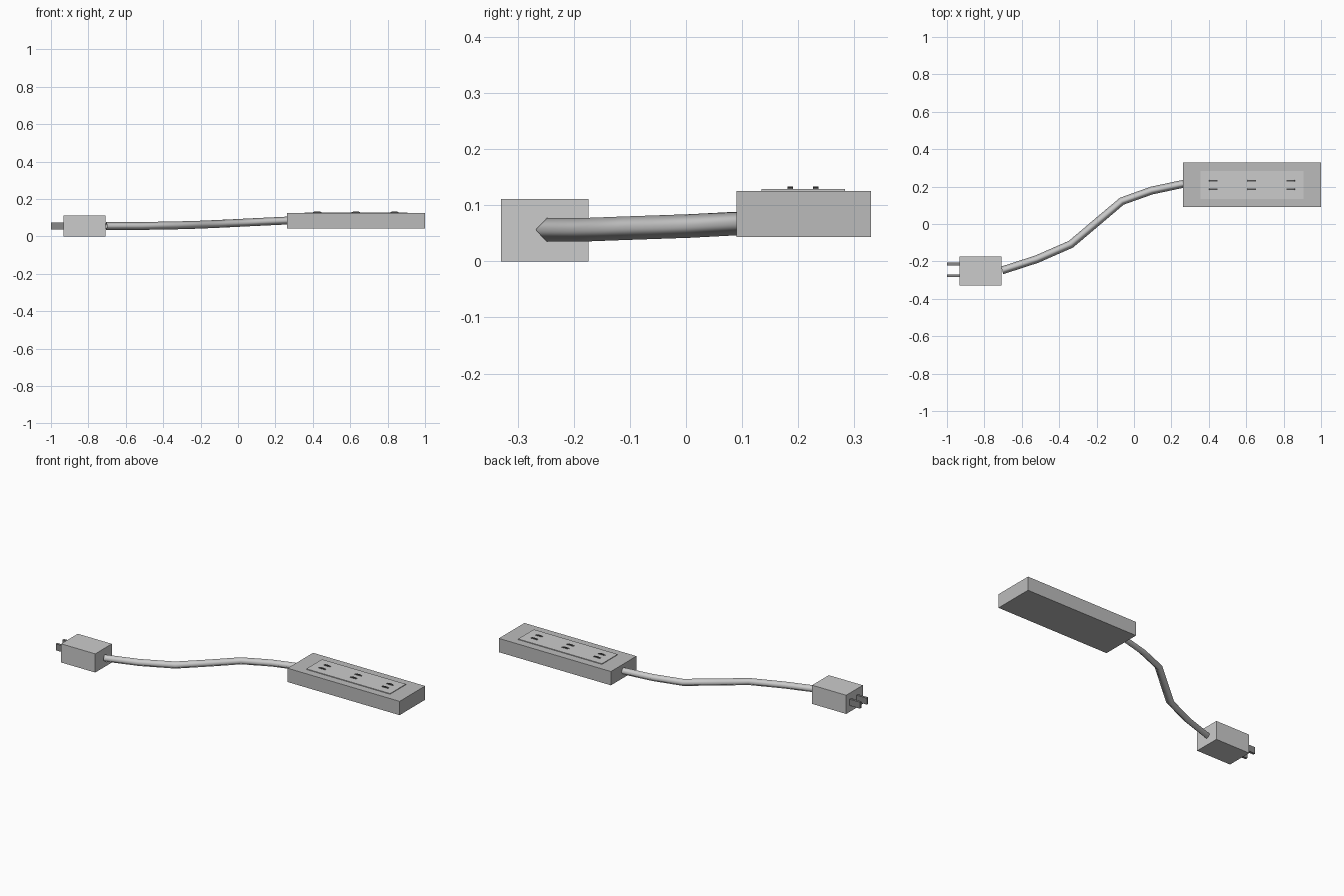
import bpy, math

if "Cube" in bpy.data.objects:
    bpy.data.objects.remove(bpy.data.objects["Cube"])


def material(name, v):
    m = bpy.data.materials.new(name)
    m.diffuse_color = (v, v, v, 1)
    m.use_nodes = True
    m.node_tree.nodes["Principled BSDF"].inputs["Base Color"].default_value = m.diffuse_color
    return m


dark = material("dark_grey", 0.08)
metal = material("prong_grey", 0.25)
mid = material("strip_grey", 0.5)


def box(name, x, y, z, mat=None):
    """Box from (min, max) ranges."""
    r = (x, y, z)
    bpy.ops.mesh.primitive_cube_add(size=1, location=[(a + b) / 2 for a, b in r])
    ob = bpy.context.object
    ob.name = name
    ob.scale = [b - a for a, b in r]
    bpy.ops.object.transform_apply(location=False, rotation=False, scale=True)
    if mat:
        ob.data.materials.append(mat)
    return ob


# Plug body and its two prongs
box("plug_body", (-0.932, -0.708), (-0.33, -0.174), (0, 0.111))
for i, y in enumerate((-0.277, -0.214)):
    box(f"plug_prong_{i + 1}", (-1, -0.925), (y - 0.007, y + 0.007), (0.037, 0.075), metal)

# Power strip housing and raised panel
box("strip_housing", (0.263, 1), (0.09, 0.33), (0.043, 0.125), mid)
box("socket_panel", (0.355, 0.906), (0.135, 0.283), (0.12, 0.129))

# Socket slots: flattened discs, paired at three stations
for i, x in enumerate((0.424, 0.63, 0.837)):
    for j, y in enumerate((0.186, 0.231)):
        bpy.ops.mesh.primitive_cylinder_add(vertices=16, radius=1, depth=1,
                                            rotation=(math.pi / 2, 0, 0),
                                            location=(x, y, 0.1285))
        slot = bpy.context.object
        slot.name = f"socket_slot_{i + 1}_{j + 1}"
        slot.scale = (0.023, 0.005, 0.01)
        bpy.ops.object.transform_apply(location=False, rotation=True, scale=True)
        slot.data.materials.append(dark)

# Cable: four-sided smooth tube
path = [(-0.705, -0.248, 0.056), (-0.52, -0.188, 0.056), (-0.337, -0.108, 0.059),
        (-0.2, 0.008, 0.063), (-0.065, 0.122, 0.069), (0.095, 0.179, 0.077),
        (0.265, 0.215, 0.085)]
curve = bpy.data.curves.new("cable", 'CURVE')
curve.dimensions = '3D'
curve.bevel_depth = 0.021
curve.bevel_resolution = 0
spline = curve.splines.new('POLY')
spline.points.add(len(path) - 1)
for p, co in zip(spline.points, path):
    p.co = (*co, 1)
spline.use_smooth = True
cable = bpy.data.objects.new("cable", curve)
bpy.context.collection.objects.link(cable)
